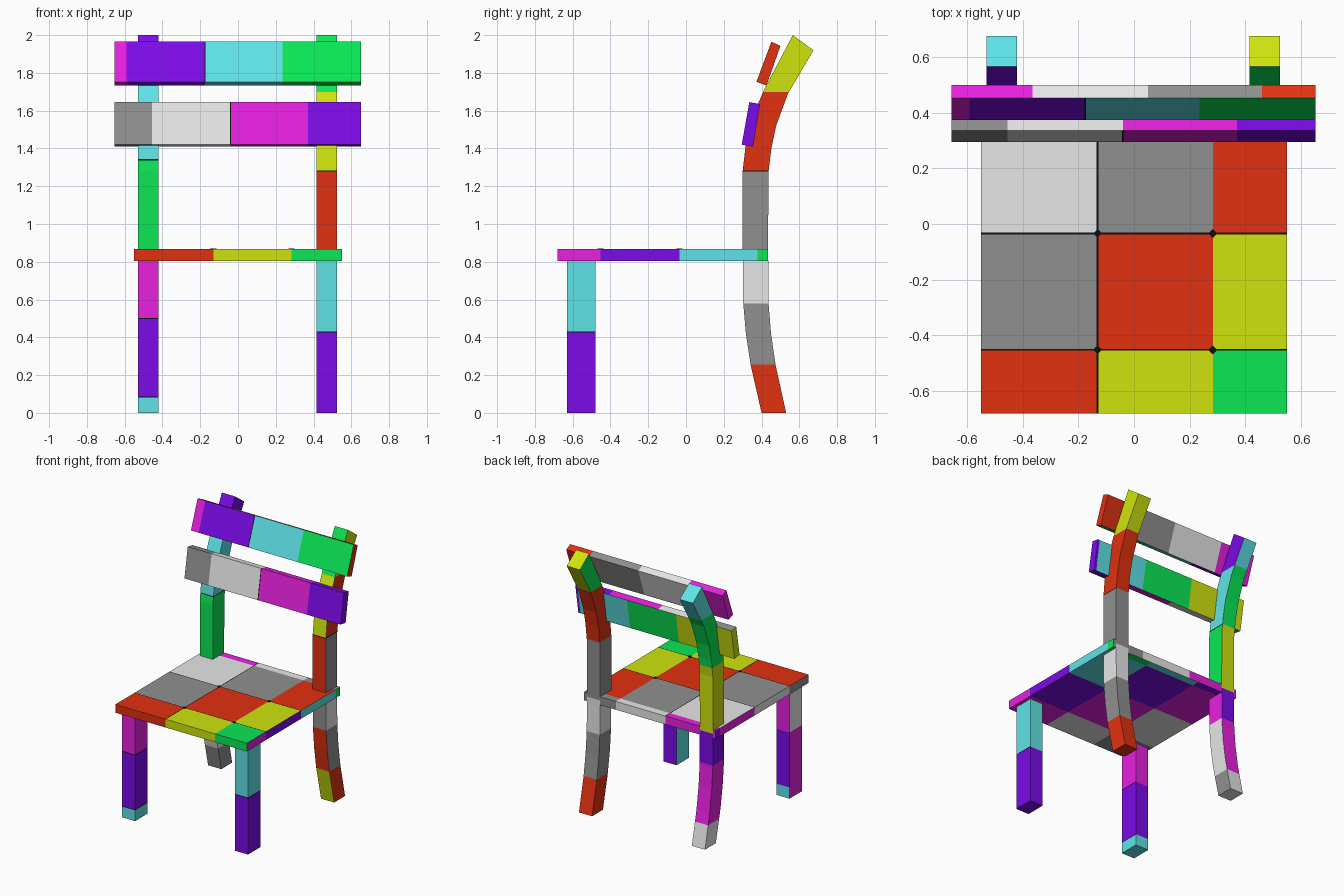
import bpy, bmesh
from mathutils import Vector

if "Cube" in bpy.data.objects:
    bpy.data.objects.remove(bpy.data.objects["Cube"])

# Eight flat colours, in the order they cycle over the checks (sRGB 0-255), then the line colour
PALETTE = [("red", (226, 49, 16)), ("grey", (144, 144, 144)), ("light_grey", (236, 236, 236)),
           ("magenta", (238, 34, 230)), ("purple", (124, 11, 232)), ("cyan", (98, 234, 238)),
           ("green", (12, 236, 88)), ("yellow", (208, 228, 14)), ("black", (14, 14, 14))]
BLACK, LINE = 8, 0.003


def linear(c):
    c /= 255
    return c / 12.92 if c <= 0.04045 else ((c + 0.055) / 1.055) ** 2.4


MATS = []
for name, rgb in PALETTE:
    m = bpy.data.materials.new(name)
    m.diffuse_color = (*[linear(c) for c in rgb], 1)
    m.use_nodes = True
    m.node_tree.nodes["Principled BSDF"].inputs["Base Color"].default_value = m.diffuse_color
    MATS.append(m)


def step(v, cuts):
    return sum(v > c for c in cuts)


def band(v, cuts, digits):
    """Palette index for the band that v falls in."""
    return int(digits[step(v, cuts)])


def side(n):
    """Name of the direction a face mostly points to."""
    a = max(range(3), key=lambda i: abs(n[i]))
    return (("left", "right"), ("front", "back"), ("bottom", "top"))[a][n[a] > 0]


def solid(name, rings, cuts, rule, lines={}, line_sides=("front", "back", "left", "right")):
    """Loft four-point rings, slice at {axis: positions}, colour faces by rule(side, centre).
    Thin black joint lines run at {axis: positions} on the given sides."""
    bm = bmesh.new()
    loops = [[bm.verts.new(p) for p in ring] for ring in rings]
    for a, b in zip(loops, loops[1:]):
        for i in range(4):
            j = (i + 1) % 4
            bm.faces.new((a[i], a[j], b[j], b[i]))
    bm.faces.new(loops[0])
    bm.faces.new(loops[-1])
    planes = [(a, p) for a, ps in cuts.items() for p in ps]
    planes += [(a, p + d) for a, ps in lines.items() for p in ps for d in (-LINE, LINE)]
    for axis, p in planes:
        n = Vector([float(axis == i) for i in range(3)])
        bmesh.ops.bisect_plane(bm, geom=bm.verts[:] + bm.edges[:] + bm.faces[:],
                               dist=1e-5, plane_co=n * p, plane_no=n)
    bmesh.ops.recalc_face_normals(bm, faces=bm.faces[:])
    bm.normal_update()
    for f in bm.faces:
        s, c = side(f.normal), f.calc_center_median()
        on_line = any(abs(c[a] - p) < LINE for a, ps in lines.items() for p in ps)
        f.material_index = BLACK if on_line and s in line_sides else rule(s, c) % 8
    me = bpy.data.meshes.new(name)
    bm.to_mesh(me)
    bm.free()
    for m in MATS:
        me.materials.append(m)
    ob = bpy.data.objects.new(name, me)
    bpy.context.collection.objects.link(ob)
    return ob


def box_rings(x0, x1, y0, y1, z0, z1):
    return [[(x0, y0, z), (x1, y0, z), (x1, y1, z), (x0, y1, z)] for z in (z0, z1)]


# Seat: checks run diagonally across the top, other offsets on the right and below
SEAT_Y, SEAT_X, UNDER_X = (-0.452, -0.034, 0.378), (-0.131, 0.283), (-0.21, 0.21)


def seat_rule(s, c):
    j = step(c.y, SEAT_Y)
    if s == "right":
        return 3 + j
    if s == "left":
        return 1 + j
    if s == "bottom":
        return 1 + j + step(c.x, UNDER_X)
    return j - step(c.x, SEAT_X)


solid("seat", box_rings(-0.55, 0.55, -0.68, 0.435, 0.805, 0.868),
      {0: SEAT_X + UNDER_X, 1: SEAT_Y}, seat_rule,
      {0: SEAT_X[:1], 1: SEAT_Y[:2]}, ("top",))

# Small black diamonds where the seat checks meet
for x in SEAT_X:
    for y in SEAT_Y[:2]:
        r = 0.016
        rings = [[(x - r, y, z), (x, y - r, z), (x + r, y, z), (x, y + r, z)] for z in (0.866, 0.870)]
        solid("seat_joint_dot", rings, {}, lambda s, c: 0).data.polygons.foreach_set(
            "material_index", [BLACK] * 6)

# Legs and posts: bands by height, with a digit string for each facing side
RIGHT_X, LEFT_X = (0.415, 0.525), (-0.53, -0.42)


def height_rule(cuts, default, **sides):
    return lambda s, c: band(c.z, cuts, sides.get(s, default))


for name, (x0, x1), cuts, rule in (
        ("front_leg_right", RIGHT_X, (0.428,), height_rule((0.428,), "45", left="55")),
        ("front_leg_left", LEFT_X, (0.085, 0.5), height_rule((0.085, 0.5), "543", left="332"))):
    solid(name, box_rings(x0, x1, -0.63, -0.48, 0, 0.806), {2: cuts}, rule,
          {2: cuts}, ("front", "right"))

# Back post side profile: front y, front z, back y, back z
POST = [(0.40, 0, 0.53, 0), (0.342, 0.255, 0.475, 0.25), (0.317, 0.42, 0.45, 0.42),
        (0.303, 0.58, 0.437, 0.58), (0.30, 0.87, 0.435, 0.87), (0.30, 1.28, 0.436, 1.27),
        (0.315, 1.41, 0.452, 1.40), (0.34, 1.54, 0.477, 1.52), (0.413, 1.71, 0.54, 1.69),
        (0.565, 2.0, 0.675, 1.92)]
R_CUTS, L_CUTS = (0.255, 0.58, 0.84, 1.28, 1.7), (0.17, 0.6, 0.84, 1.34, 1.75)
for name, (x0, x1), cuts, rule in (
        ("back_post_right", RIGHT_X, R_CUTS,
         height_rule(R_CUTS, "012107", front="701076", left="012106")),
        ("back_post_left", LEFT_X, L_CUTS,
         height_rule(L_CUTS, "234765", front="123654", right="123654"))):
    rings = [[(x0, fy, fz), (x1, fy, fz), (x1, by, bz), (x0, by, bz)] for fy, fz, by, bz in POST]
    solid(name, rings, {2: cuts}, rule, {2: cuts[3:4]}, ("front", "right"))


# Back slats: tilted boards with bands across x, different front and back
def slat(name, profile, front_cuts, front, back_cuts, back, back_sides, line):
    def rule(s, c):
        return band(c.x, back_cuts, back) if s in back_sides else band(c.x, front_cuts, front)
    rings = [[(x, y, z) for y, z in profile] for x in (-0.655, 0.652)]
    solid(name, rings, {0: front_cuts + back_cuts}, rule, {0: (line,)}, ("front",))


slat("lower_back_slat", [(0.295, 1.42), (0.355, 1.41), (0.392, 1.635), (0.335, 1.645)],
     (-0.455, -0.04, 0.37), "1234", (-0.19, 0.22, 0.635), "7654", ("back", "left"), -0.04)
slat("upper_back_slat", [(0.373, 1.753), (0.426, 1.733), (0.50, 1.943), (0.452, 1.965)],
     (-0.59, -0.175, 0.235), "3456", (-0.365, 0.05, 0.46), "3210",
     ("back", "top", "left", "right"), -0.175)
